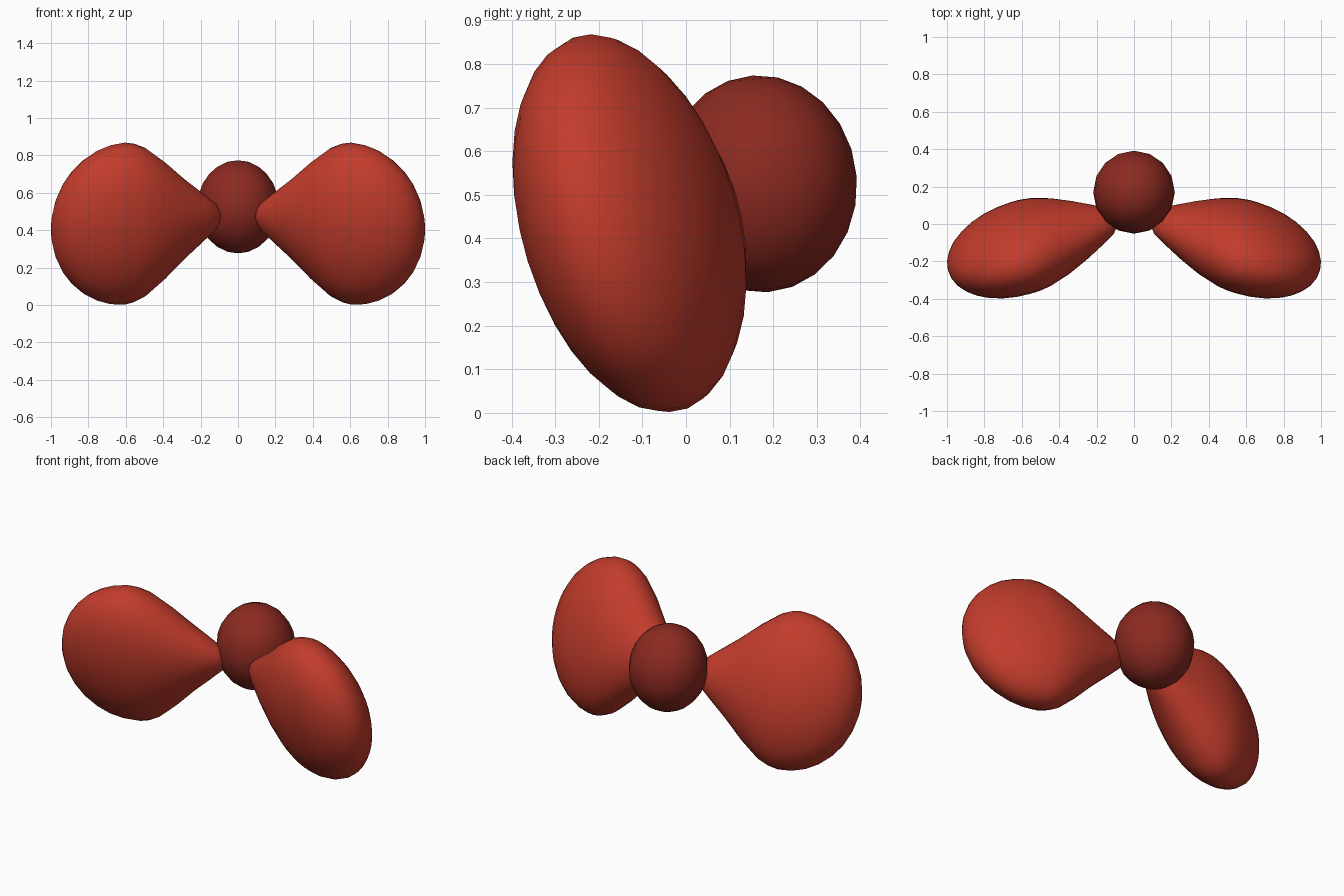
import bpy, bmesh, math
from mathutils import Vector, Matrix

cube = bpy.data.objects.get("Cube")
if cube:
    bpy.data.objects.remove(cube, do_unlink=True)


def make_material(name, colour):
    mat = bpy.data.materials.new(name)
    mat.use_nodes = True
    mat.diffuse_color = (*colour, 1)
    mat.node_tree.nodes["Principled BSDF"].inputs["Base Color"].default_value = (*colour, 1)
    return mat


def add_object(name, bm, mat):
    bmesh.ops.recalc_face_normals(bm, faces=bm.faces)
    for face in bm.faces:
        face.smooth = True
    mesh = bpy.data.meshes.new(name)
    bm.to_mesh(mesh)
    bm.free()
    mesh.materials.append(mat)
    obj = bpy.data.objects.new(name, mesh)
    bpy.context.collection.objects.link(obj)


red = make_material("red fabric", (0.54, 0.045, 0.025))
dark_red = make_material("dark red fabric", (0.26, 0.023, 0.015))

# Loop of the bow: leaning elliptical sections along a swept-forward axis
CENTRE = Vector((0.605, -0.128, 0.435))
AXIS = Vector((0.39, -0.117, -0.03))
WIDTH = Vector((0.06, 0.222, 0))
HEIGHT = Vector((0, -0.09, 0.433))
SIDES = 32

# Position along the axis, height scale, width scale: pinched neck, then round dome
stations = [(-1.29, 0.08, 0.17), (-1.23, 0.17, 0.3), (-1.05, 0.31, 0.47),
            (-0.8, 0.5, 0.68), (-0.53, 0.73, 0.87), (-0.27, 0.92, 0.99),
            (-0.12, 0.98, 1.02)]
for i in range(8):
    a = i * math.pi / 16
    stations.append((math.sin(a), math.cos(a), math.cos(a) * 1.02))


def bow_loop(name, side):
    bm = bmesh.new()

    def vert(p):
        return bm.verts.new((p.x * side, p.y, p.z))

    rings = []
    for t, h, w in stations:
        ring = []
        for k in range(SIDES):
            a = math.tau * k / SIDES
            ring.append(vert(CENTRE + AXIS * t + WIDTH * w * math.cos(a)
                             + HEIGHT * h * math.sin(a)))
        rings.append(ring)
    tip, end = vert(CENTRE - AXIS * 1.31), vert(CENTRE + AXIS)
    for k in range(SIDES):
        n = (k + 1) % SIDES
        for r, s in zip(rings, rings[1:]):
            bm.faces.new((r[k], r[n], s[n], s[k]))
        bm.faces.new((tip, rings[0][n], rings[0][k]))
        bm.faces.new((end, rings[-1][k], rings[-1][n]))
    add_object(name, bm, red)


bow_loop("left_bow_loop", 1)
bow_loop("right_bow_loop", -1)

# Central knot
bm = bmesh.new()
bmesh.ops.create_uvsphere(
    bm, u_segments=16, v_segments=12, radius=1,
    matrix=Matrix.Translation((0, 0.17, 0.525)) @ Matrix.Rotation(math.radians(4), 4, "X")
    @ Matrix.Diagonal((0.218, 0.222, 0.249, 1)))
add_object("centre_knot", bm, dark_red)
